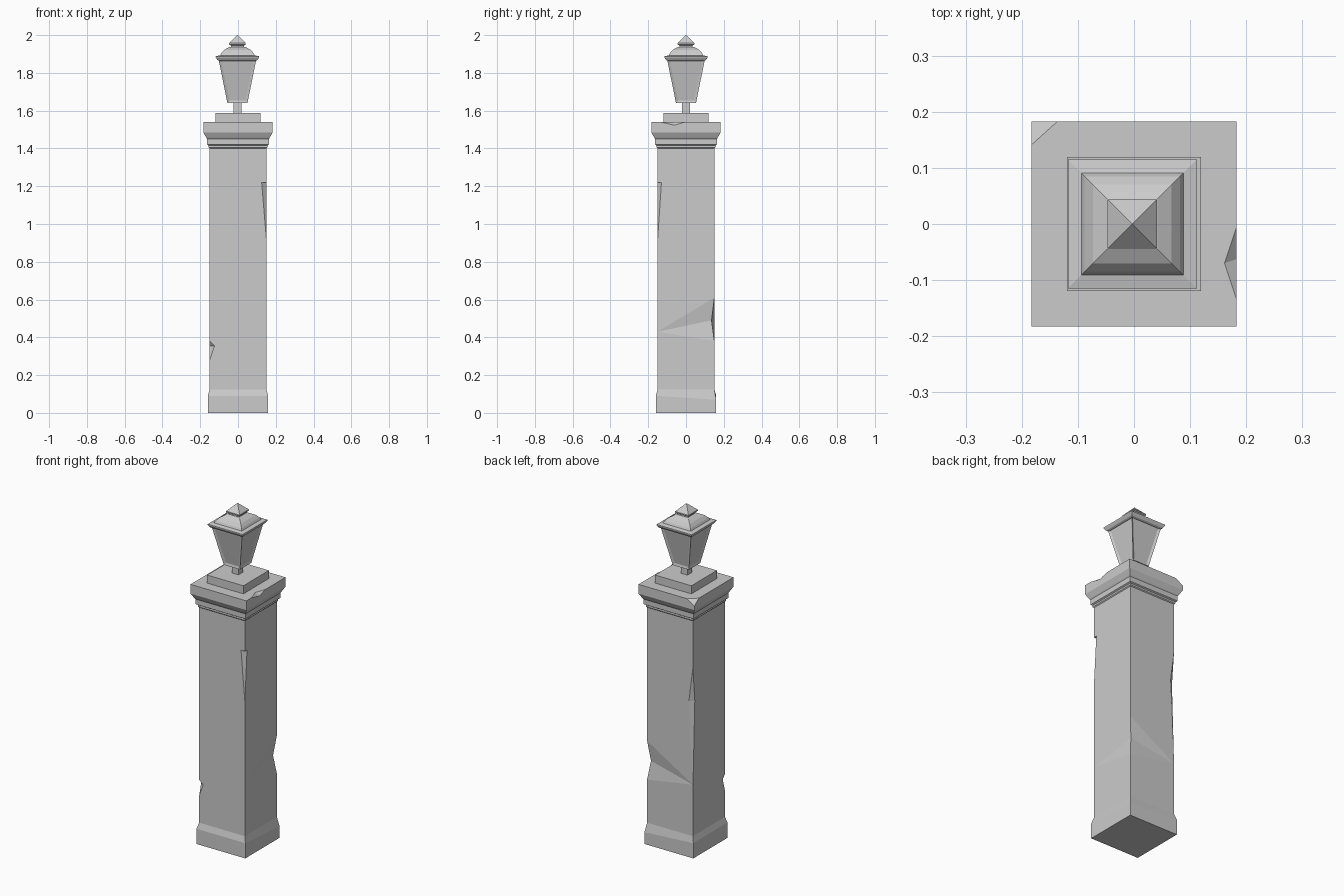
import bpy, bmesh
from mathutils import Vector

cube = bpy.data.objects.get("Cube")
if cube:
    bpy.data.objects.remove(cube, do_unlink=True)

stone = bpy.data.materials.new("grey_stone")
stone.use_nodes = True
GREY = (0.6, 0.6, 0.6, 1)
stone.diffuse_color = GREY
stone.node_tree.nodes["Principled BSDF"].inputs["Base Color"].default_value = GREY


def finish(name, bm):
    """Turn a bmesh into a named, flat-shaded object."""
    bmesh.ops.recalc_face_normals(bm, faces=bm.faces)
    mesh = bpy.data.meshes.new(name)
    bm.to_mesh(mesh)
    bm.free()
    mesh.materials.append(stone)
    obj = bpy.data.objects.new(name, mesh)
    bpy.context.collection.objects.link(obj)
    return obj


def square_stack(profile, x=0):
    """Closed solid of square rings, given (half width, height) pairs."""
    bm = bmesh.new()
    corners = [(-1, -1), (1, -1), (1, 1), (-1, 1)]
    rings = [[bm.verts.new((x + h * cx, h * cy, z)) for cx, cy in corners] for h, z in profile]
    for low, high in zip(rings, rings[1:]):
        for i in range(4):
            j = (i + 1) % 4
            bm.faces.new((low[i], low[j], high[j], high[i]))
    bm.faces.new(rings[0][::-1])
    bm.faces.new(rings[-1])
    return bm


def cut(target, points):
    """Remove the convex hull of the points from the target."""
    bm = bmesh.new()
    for p in points:
        bm.verts.new(p)
    hull = bmesh.ops.convex_hull(bm, input=bm.verts)
    loose = {v for v in hull["geom_interior"] if isinstance(v, bmesh.types.BMVert)}
    bmesh.ops.delete(bm, geom=list(loose), context="VERTS")
    cutter = finish("chip_cutter", bm)
    cutter.hide_render = True
    mod = target.modifiers.new("chip", "BOOLEAN")
    mod.operation, mod.solver, mod.object = "DIFFERENCE", "EXACT", cutter
    bpy.context.view_layer.objects.active = target
    bpy.ops.object.modifier_apply(modifier=mod.name)
    bpy.data.objects.remove(cutter, do_unlink=True)


def chip_edge(target, sx, sy, half, low, mid, high, dx, dy):
    """Break a vertical corner edge, deepest at height mid."""
    a = Vector((sx * (half - dx), sy * half, mid))
    b = Vector((sx * half, sy * (half - dy), mid))
    out = Vector((sx * (half + .03), sy * (half + .03), mid))
    tips = [(sx * half, sy * half, z) for z in (low, high)]
    cut(target, [2 * a - b, 2 * b - a, out] + tips)


# Shaft with its flared foot
FOOT, SHAFT = .16, .15
bm = square_stack([(FOOT, 0), (FOOT, .09), (SHAFT, .125), (SHAFT, 1.41)])


def split_corner(cx, cy, z):
    """Add a vertex on a shaft corner at height z."""
    for e in bm.edges:
        lo, hi = sorted(e.verts, key=lambda v: v.co.z)
        if lo.co.z < z < hi.co.z and lo.co.x * cx > 0 and lo.co.y * cy > 0:
            return bmesh.utils.edge_split(e, lo, (z - lo.co.z) / (hi.co.z - lo.co.z))[1]


# Broad worn dent fanning across the two faces of one corner
worn = [split_corner(1, 1, z) for z in (.38, .49, .61)]
for anchor in (split_corner(1, -1, .43), split_corner(-1, 1, .43)):
    for v in worn:
        shared = [f for f in v.link_faces if f in anchor.link_faces]
        if shared:
            bmesh.utils.face_split(shared[0], v, anchor)
worn[1].co.x -= .015
worn[1].co.y -= .015
for v in bm.verts:
    if abs(v.co.z - .09) < .001 and v.co.x > 0 and v.co.y > 0:
        v.co.z = .07
shaft = finish("shaft", bm)
chip_edge(shaft, 1, -1, SHAFT, .92, 1.22, 1.22, .025, .02)
chip_edge(shaft, -1, -1, SHAFT, .28, .355, .38, .026, .02)
chip_edge(shaft, -1, 1, SHAFT, .4, .92, 1.12, .026, .018)

# Moulded cap with a broken corner and a chipped rim
CAP, TOP = .183, 1.54
cap = finish("cap", square_stack([
    (.15, 1.40), (.155, 1.405), (.155, 1.415), (.163, 1.42), (.163, 1.45),
    (.168, 1.457), (CAP, 1.485), (CAP, TOP)]))
chip_edge(cap, -1, 1, CAP, 1.51, TOP + .002, TOP + .002, .05, .045)
cut(cap, [(CAP + .001, -.142, TOP + .001), (CAP + .001, .002, TOP + .001),
          (.16, -.07, TOP + .001), (CAP + .001, -.062, 1.522), (.2, -.07, 1.56)])

# Plinth and lantern post
finish("plinth", square_stack([(.119, TOP), (.119, 1.588)]))
LX = -.003
finish("lantern_post", square_stack([(.021, 1.588), (.021, 1.645)], LX))

# Lantern body with four recessed panes
bm = square_stack([(.053, 1.64), (.1, 1.872)], LX)
bm.normal_update()
panes = [f for f in bm.faces if abs(f.normal.z) < .7]
bmesh.ops.inset_individual(bm, faces=panes, thickness=.018, depth=-.006)
finish("lantern_body", bm)

# Lantern roof and pointed finial
finish("lantern_roof", square_stack([
    (.098, 1.864), (.106, 1.868), (.115, 1.882), (.115, 1.888), (.091, 1.893),
    (.085, 1.905), (.07, 1.922), (.045, 1.936), (.034, 1.938), (.034, 1.946)], LX))
finish("finial", square_stack([(.034, 1.944), (.044, 1.95), (.044, 1.957), (.001, 2)], LX))
